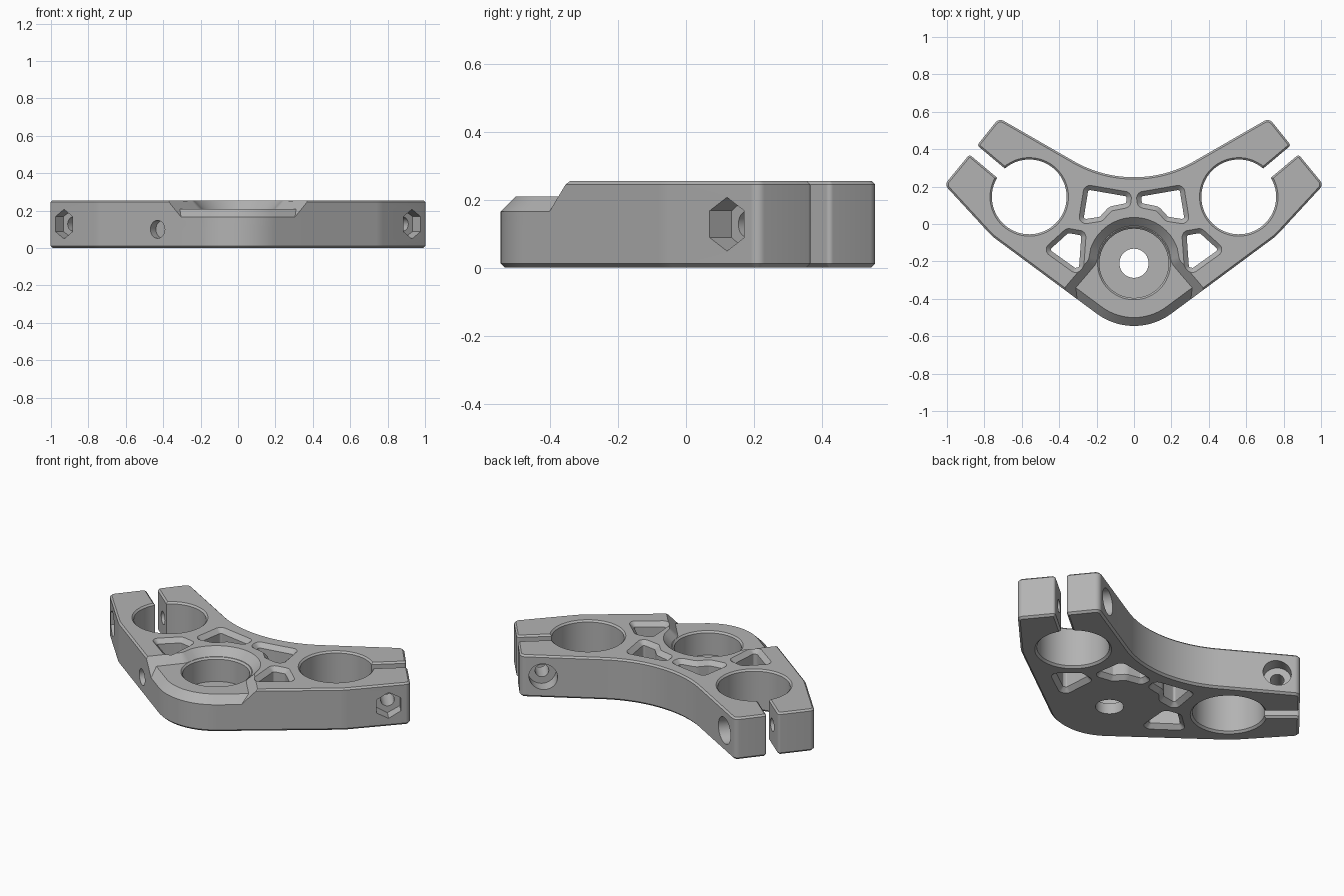
import bpy, bmesh
from math import radians, cos, sin, tan, pi
from mathutils import Vector, Matrix

if "Cube" in bpy.data.objects:
    bpy.data.objects.remove(bpy.data.objects["Cube"], do_unlink=True)

metal = bpy.data.materials.new("satin grey metal")
metal.use_nodes = True
GREY = (0.45, 0.45, 0.45, 1)
metal.diffuse_color = GREY
metal.node_tree.nodes["Principled BSDF"].inputs["Base Color"].default_value = GREY

HEIGHT = 0.255
HUB = Vector((0, -0.21))
FORK = Vector((0.56, 0.145))
SLOT_ANGLE = 40


def arc(c, r, a0, a1, n):
    """Points on an arc, angles in degrees."""
    angles = [radians(a0 + (a1 - a0) * i / n) for i in range(n + 1)]
    return [(c[0] + r * cos(a), c[1] + r * sin(a), 0) for a in angles]


def circle(c, r, n=64, start=0):
    return arc(c, r, start, start + 360, n)[:-1]


def mirrored(half):
    """Close a right-hand half outline with its mirror image."""
    return half + [(-x, y, r) for x, y, r in reversed(half) if abs(x) > 1e-5]


def fillet(pts, steps=8):
    """Round every corner that carries a radius."""
    out = []
    for i, (x, y, r) in enumerate(pts):
        p = Vector((x, y))
        if not r:
            out.append(p)
            continue
        a = Vector(pts[i - 1][:2]) - p
        b = Vector(pts[(i + 1) % len(pts)][:2]) - p
        half = a.angle(b) / 2
        t = min(r / tan(half), 0.48 * a.length, 0.48 * b.length)
        a, b = a.normalized(), b.normalized()
        centre = p + (a + b).normalized() * t / cos(half)
        start, end = p + a * t - centre, p + b * t - centre
        sweep = pi - 2 * half
        for k in range(steps + 1):
            f = k / steps
            out.append(centre + (start * sin((1 - f) * sweep) + end * sin(f * sweep)) / sin(sweep))
    return out


def inset(pts, d):
    """Move a counter-clockwise outline inwards by d."""
    out = []
    for i, p in enumerate(pts):
        e1 = (p - pts[i - 1]).normalized()
        e2 = (pts[(i + 1) % len(pts)] - p).normalized()
        n1, n2 = Vector((-e1.y, e1.x)), Vector((-e2.y, e2.x))
        out.append(p + (n1 + n2) * (d / (1 + n1.dot(n2))))
    return out


def loft(name, pts, rings, matrix=Matrix()):
    """Solid from one outline through (inset, z) rings."""
    pts = fillet(pts)
    bm = bmesh.new()
    loops = [[bm.verts.new((p.x, p.y, z)) for p in inset(pts, d)] for d, z in rings]
    n = len(pts)
    for lo, hi in zip(loops, loops[1:]):
        for i in range(n):
            j = (i + 1) % n
            bm.faces.new((lo[i], lo[j], hi[j], hi[i]))
    bm.faces.new(loops[0][::-1])
    bm.faces.new(loops[-1])
    bm.transform(matrix)
    bmesh.ops.recalc_face_normals(bm, faces=bm.faces)
    mesh = bpy.data.meshes.new(name)
    bm.to_mesh(mesh)
    bm.free()
    mesh.materials.append(metal)
    obj = bpy.data.objects.new(name, mesh)
    bpy.context.collection.objects.link(obj)
    return obj


def combine(target, tool, operation="DIFFERENCE"):
    bpy.context.view_layer.objects.active = target
    mod = target.modifiers.new(tool.name, "BOOLEAN")
    mod.operation, mod.solver, mod.object = operation, "EXACT", tool
    bpy.ops.object.modifier_apply(modifier=mod.name)
    bpy.data.objects.remove(tool, do_unlink=True)


# Plate outline: rounded nose, straight flanks, split fork clamps, curved back
NOSE_END = -53.5
nose = arc(HUB, 0.335, -90, NOSE_END, 14)


def flank(x, r=0):
    return (x, nose[-1][1] + (x - nose[-1][0]) * tan(radians(90 + NOSE_END)), r)


u = Vector((cos(radians(SLOT_ANGLE)), sin(radians(SLOT_ANGLE))))
v = Vector((-u.y, u.x))
slot_v, gap, end_u = FORK.dot(v), 0.032, 0.913
lip_out = u * end_u + v * (slot_v - gap)
lip_in = u * end_u + v * (slot_v + gap)
back_r = 0.647
half = nose + [flank(0.76, 0.25), (1.013, 0.21, 0.03), (*lip_out, 0.015)]
half += arc(FORK, 0.2, SLOT_ANGLE - 9.2, SLOT_ANGLE + 9.2 - 360, 56)
half += [(*lip_in, 0.015), (0.722, 0.566, 0.035)]
half += arc((0, 0.25 + back_r), back_r, -60, -90, 14)
body = loft("clamp_plate", mirrored(half),
            [(0.012, 0), (0, 0.012), (0, HEIGHT - 0.01), (0.01, HEIGHT)])

# Recess around the hub, opening towards the nose, with sloped walls
recess = [(0.6, -0.68, 0), (0.2, -0.21, 0.09)] + arc(HUB, 0.2, 20, 90, 16)
combine(body, loft("recess_cut", mirrored(recess),
                   [(0.06, 0.15), (0, 0.21), (-0.065, 0.275)]))

# Lower nose step with a broad chamfer
step = nose + [flank(0.45), (0.33, 0.1, 0)]
combine(body, loft("nose_step", mirrored(step),
                   [(0.012, 0), (0, 0.012), (0, 0.165), (0.045, 0.21)]), "UNION")

# Hub bore and stem hole
combine(body, loft("bore_cut", circle(HUB, 0.185),
                   [(0, 0.065), (0, 0.2), (-0.02, 0.22)]))
combine(body, loft("stem_hole_cut", circle(HUB, 0.078, 40), [(0, -0.1), (0, 0.2)]))

# Lightening holes, chamfered on both faces
inner_hole = [(0.3, -0.005), (0.265, 0.212), (0.01, 0.168), (0.02, 0.09), (0.12, 0.07), (0.17, 0.015)]
outer_hole = [(0.27, -0.25), (0.32, -0.262), (0.49, -0.14), (0.36, -0.022), (0.255, -0.04)]
rings = [(-0.01, -0.01), (0.025, 0.025), (0.025, HEIGHT - 0.025), (-0.01, HEIGHT + 0.01)]

# Clamp screw axis runs across the slot
screw = Matrix.Translation((*(u * 0.79), 0.128)) @ Matrix(
    ((u.x, 0, -v.x, 0), (u.y, 0, -v.y, 0), (0, 1, 0, 0), (0, 0, 0, 1)))

for side in (1, -1):
    flip = Matrix.Diagonal((side, 1, 1, 1))
    for shape in (inner_hole, outer_hole):
        corners = [(x, y, 0.036) for x, y in shape]
        combine(body, loft("lightening_cut", corners, rings, flip))
    for name, pts, z0, z1 in (
            ("screw_cut", circle((0, 0), 0.038, 32), 0.0, 0.5),
            ("screw_head_cut", circle((0, 0), 0.078, 40), -0.1, 0.09),
            ("nut_cut", circle((0, 0), 0.079, 6, 90), 0.43, 0.6)):
        combine(body, loft(name, pts, [(0, z0), (0, z1)], flip @ screw))

# Small set-screw hole in the right flank
x, y, _ = flank(0.43)
normal = Vector((-cos(radians(NOSE_END)), sin(radians(NOSE_END)), 0))
place = Matrix.Translation((-x, y, 0.1)) @ normal.to_track_quat("Z", "Y").to_matrix().to_4x4()
combine(body, loft("set_screw_cut", circle((0, 0), 0.048, 32), [(0, -0.05), (0, 0.05)], place))

bpy.ops.object.select_all(action="DESELECT")
body.select_set(True)
bpy.context.view_layer.objects.active = body
bpy.ops.object.shade_smooth_by_angle(angle=radians(25))
